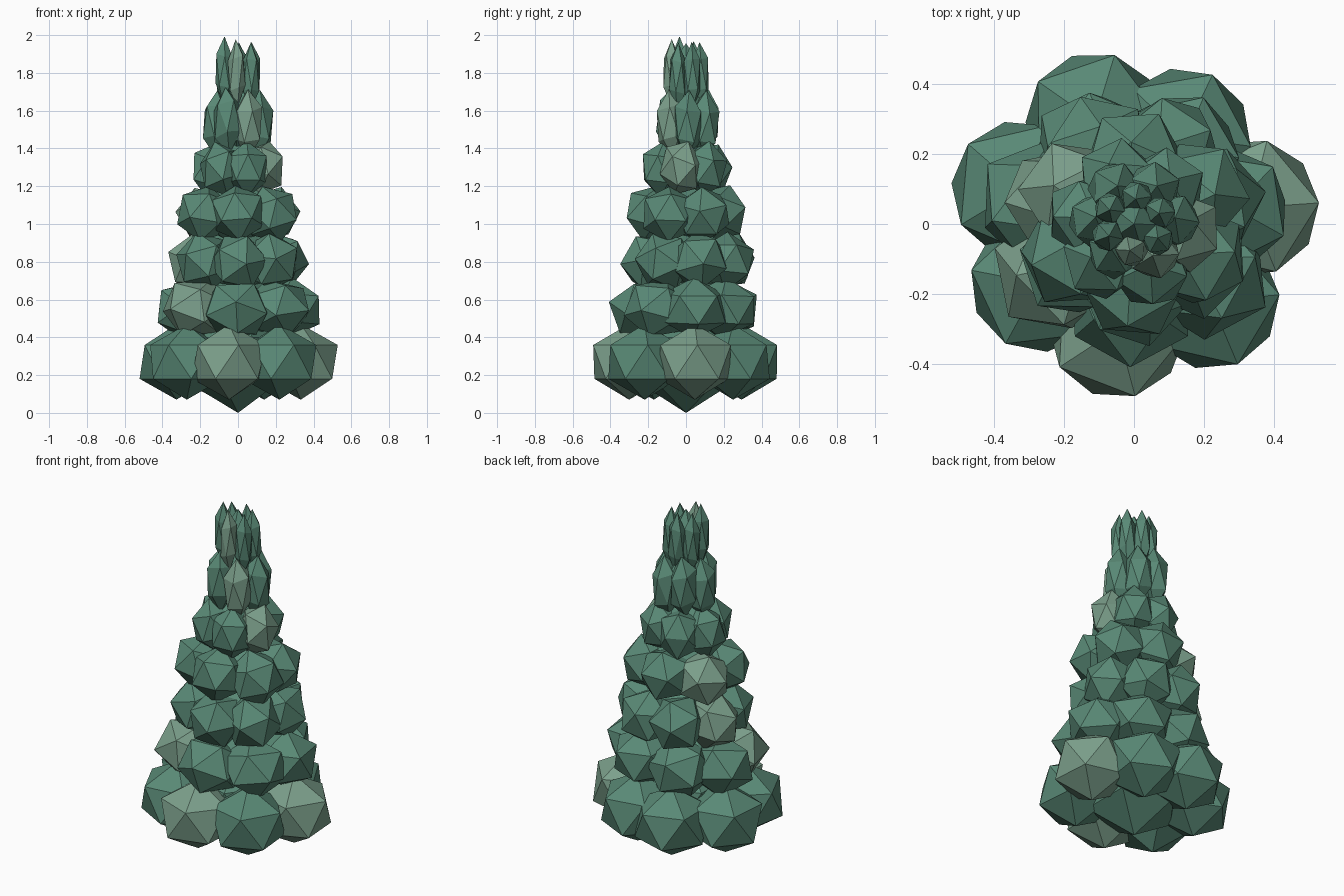
import bpy, bmesh, math, random
from mathutils import Matrix, Vector, Euler

if "Cube" in bpy.data.objects:
    bpy.data.objects.remove(bpy.data.objects["Cube"])

random.seed(11)


def material(name, color):
    m = bpy.data.materials.new(name)
    m.diffuse_color = color
    m.use_nodes = True
    m.node_tree.nodes["Principled BSDF"].inputs["Base Color"].default_value = m.diffuse_color
    return m


DARK = material("needle_green", (0.10, 0.25, 0.18, 1))
LIGHT = material("pale_green", (0.20, 0.35, 0.26, 1))


def blob(bm, center, rx, rz, turn=(0, 0, 0), mat=0):
    """Flat-faced icosahedron, turned and then stretched vertically."""
    mtx = (Matrix.Translation(Vector(center))
           @ Matrix.Diagonal((rx, rx, rz, 1))
           @ Euler(turn).to_matrix().to_4x4())
    res = bmesh.ops.create_icosphere(bm, subdivisions=1, radius=1, matrix=mtx)
    for f in {f for v in res["verts"] for f in v.link_faces}:
        f.material_index = mat


def finish(bm, name):
    mesh = bpy.data.meshes.new(name)
    bm.to_mesh(mesh)
    bm.free()
    mesh.materials.append(DARK)
    mesh.materials.append(LIGHT)
    bpy.context.collection.objects.link(bpy.data.objects.new(name, mesh))


# Lowest tier, irregular: angle, distance out, clump turn, pale or not
BASE = [(8, 0.335, 4, 1), (61, 0.285, 64, 0), (111, 0.315, 145, 0),
        (163, 0.34, 139, 0), (212, 0.32, 169, 0), (261, 0.305, 285, 1),
        (315, 0.31, 5, 0)]
bm = bmesh.new()
for deg, out, turn, pale in BASE:
    a = math.radians(deg)
    blob(bm, (out * math.cos(a), out * math.sin(a), 0.27), 0.22, 0.20,
         (0, 0, math.radians(turn)), pale)
finish(bm, "foliage_tier_1")

# Core clump the tree rests on
bm = bmesh.new()
blob(bm, (0, 0, 0.275), 0.28, 0.275)
finish(bm, "base_core")

# Upper tiers: height, ring x and y radius, y shift, clump radius, half height,
# count, phase, tilt, height jitter, pale clump
TIERS = [
    (0.555, 0.275, 0.225, 0.00, 0.190, 0.165, 7, 11, 0.5, 0.01, 4),
    (0.805, 0.225, 0.215, 0.02, 0.160, 0.160, 7, 13, 0.5, 0.01, 3),
    (1.055, 0.205, 0.180, 0.00, 0.155, 0.155, 6, 30, 0.4, 0.01, 2),
    (1.290, 0.140, 0.135, 0.00, 0.120, 0.150, 6, -10, 0.35, 0.01, 0),
    (1.540, 0.112, 0.105, 0.01, 0.082, 0.180, 6, 0, 0.15, 0.015, 5),
    (1.795, 0.082, 0.076, 0.00, 0.050, 0.180, 6, -35, 0.10, 0.025, 5),
]
for i, (z, ringx, ringy, dy, r, half, count, phase, tilt, jit, pale) in enumerate(TIERS):
    bm = bmesh.new()
    for k in range(count):
        a = math.radians(phase) + math.tau * k / count
        turn = (random.uniform(-tilt, tilt), random.uniform(-tilt, tilt),
                random.uniform(0, math.tau))
        dz = random.uniform(-jit, jit)
        blob(bm, (ringx * math.cos(a), ringy * math.sin(a) + dy, z + dz),
             r, half, turn, int(k == pale))
    # Central clump filling the ring
    fill = 1.2 if i < 5 else 0.9
    blob(bm, (0, dy, z), ringy * fill, half * fill, (0, 0, i))
    finish(bm, f"foliage_tier_{i + 2}")
